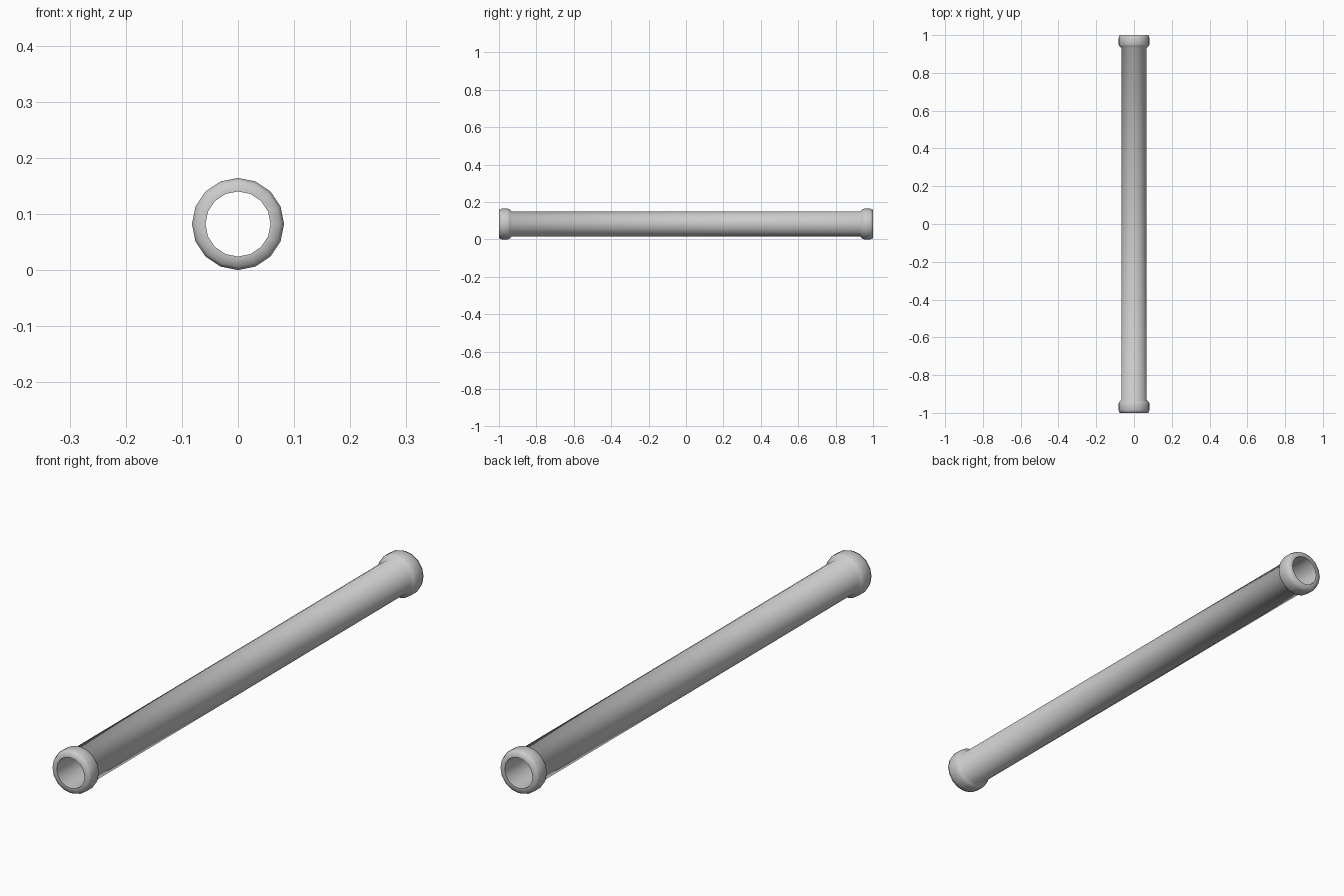
import bpy, bmesh, math

if "Cube" in bpy.data.objects:
    bpy.data.objects.remove(bpy.data.objects["Cube"])

SIDES, CENTRE_Z = 16, 0.082

# Half profile (radius, y): bore, rounded collar end, collar, shaft
half = [(0.058, -1.0), (0.076, -1.0), (0.082, -0.985), (0.082, -0.952),
        (0.078, -0.942), (0.067, -0.932)]
profile = half + [(r, -y) for r, y in reversed(half)]

# Hollow pipe: revolve the closed profile around the y axis
bm = bmesh.new()
rings = []
for i in range(SIDES):
    a = 2 * math.pi * i / SIDES
    rings.append([bm.verts.new((r * math.sin(a), y, CENTRE_Z + r * math.cos(a)))
                  for r, y in profile])
n = len(profile)
for i in range(SIDES):
    a, b = rings[i], rings[(i + 1) % SIDES]
    for j in range(n):
        k = (j + 1) % n
        bm.faces.new((a[j], a[k], b[k], b[j]))
bmesh.ops.recalc_face_normals(bm, faces=bm.faces)

mesh = bpy.data.meshes.new("flanged_pipe")
bm.to_mesh(mesh)
bm.free()
pipe = bpy.data.objects.new("flanged_pipe", mesh)
bpy.context.collection.objects.link(pipe)

# Smooth shading with a crisp rim at the bore
bpy.context.view_layer.objects.active = pipe
pipe.select_set(True)
bpy.ops.object.shade_smooth_by_angle(angle=math.radians(75))
